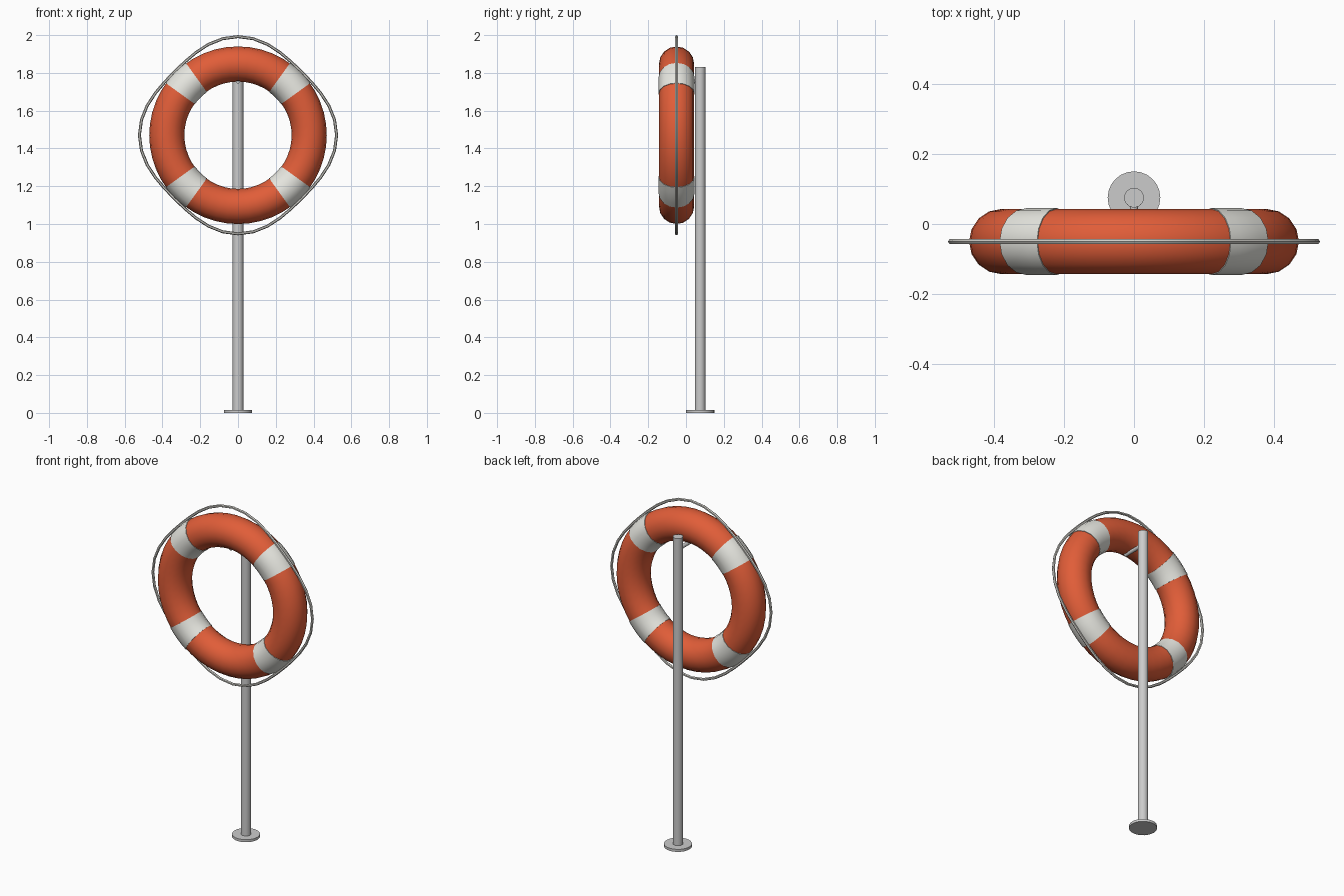
import bpy
from math import sin, cos, pi, radians

if "Cube" in bpy.data.objects:
    bpy.data.objects.remove(bpy.data.objects["Cube"])

CY, CZ = -0.05, 1.47      # ring centre
MAJOR, TUBE = 0.377, 0.093


def material(name, rgb):
    m = bpy.data.materials.new(name)
    m.diffuse_color = (*rgb, 1)
    m.use_nodes = True
    m.node_tree.nodes["Principled BSDF"].inputs["Base Color"].default_value = m.diffuse_color
    return m


def sweep(name, radius_at, tube, a0, a1, steps, sides, mat, closed):
    """Round tube swept about the ring axis; radius_at(angle) is the path radius."""
    verts, faces = [], []
    rings = steps if closed else steps + 1
    for i in range(rings):
        a = a0 + (a1 - a0) * i / steps
        for j in range(sides):
            t = 2 * pi * j / sides
            r = radius_at(a) + tube * cos(t)
            verts.append((r * cos(a), CY + tube * sin(t), CZ + r * sin(a)))
    for i in range(steps):
        n = (i + 1) % rings
        for j in range(sides):
            k = (j + 1) % sides
            faces.append((i * sides + j, i * sides + k, n * sides + k, n * sides + j))
    if not closed:
        faces.append(tuple(reversed(range(sides))))
        faces.append(tuple(range(steps * sides, rings * sides)))
    me = bpy.data.meshes.new(name)
    me.from_pydata(verts, [], faces)
    ob = bpy.data.objects.new(name, me)
    bpy.context.collection.objects.link(ob)
    me.materials.append(mat)
    smooth(ob)
    return ob


def smooth(ob):
    bpy.ops.object.select_all(action='DESELECT')
    ob.select_set(True)
    bpy.context.view_layer.objects.active = ob
    bpy.ops.object.mode_set(mode='EDIT')
    bpy.ops.mesh.select_all(action='SELECT')
    bpy.ops.mesh.normals_make_consistent(inside=False)
    bpy.ops.object.mode_set(mode='OBJECT')
    bpy.ops.object.shade_smooth_by_angle(angle=radians(40))


def cylinder(name, r, depth, loc, rot=(0, 0, 0), sides=24):
    bpy.ops.mesh.primitive_cylinder_add(vertices=sides, radius=r, depth=depth,
                                        location=loc, rotation=rot)
    ob = bpy.context.object
    ob.name = name
    smooth(ob)
    return ob


orange = material("orange", (0.75, 0.11, 0.04))
white = material("white", (0.80, 0.80, 0.75))
rope_mat = material("rope", (0.62, 0.61, 0.57))

# Buoyant ring
sweep("float_ring", lambda a: MAJOR, TUBE, 0, 2 * pi, 48, 16, orange, True)

# Four white bands on the diagonals
for i in range(4):
    mid = radians(45 + 90 * i)
    half = radians(9.2)
    sweep(f"band_{i + 1}", lambda a: MAJOR, TUBE + 0.0025, mid - half, mid + half,
          4, 16, white, False)

# Grab rope, pulled in at each band
sweep("grab_rope", lambda a: 0.4985 + 0.0235 * cos(4 * a), 0.008, 0, 2 * pi,
      40, 6, rope_mat, True)

# Post, foot plate and hanging peg
cylinder("post", 0.028, 1.82, (0, 0.075, 0.92))
cylinder("foot_plate", 0.075, 0.015, (0, 0.075, 0.0075))
cylinder("hanging_peg", 0.011, 0.145, (0, 0.0025, 1.755), (pi / 2, 0, 0), 12)
